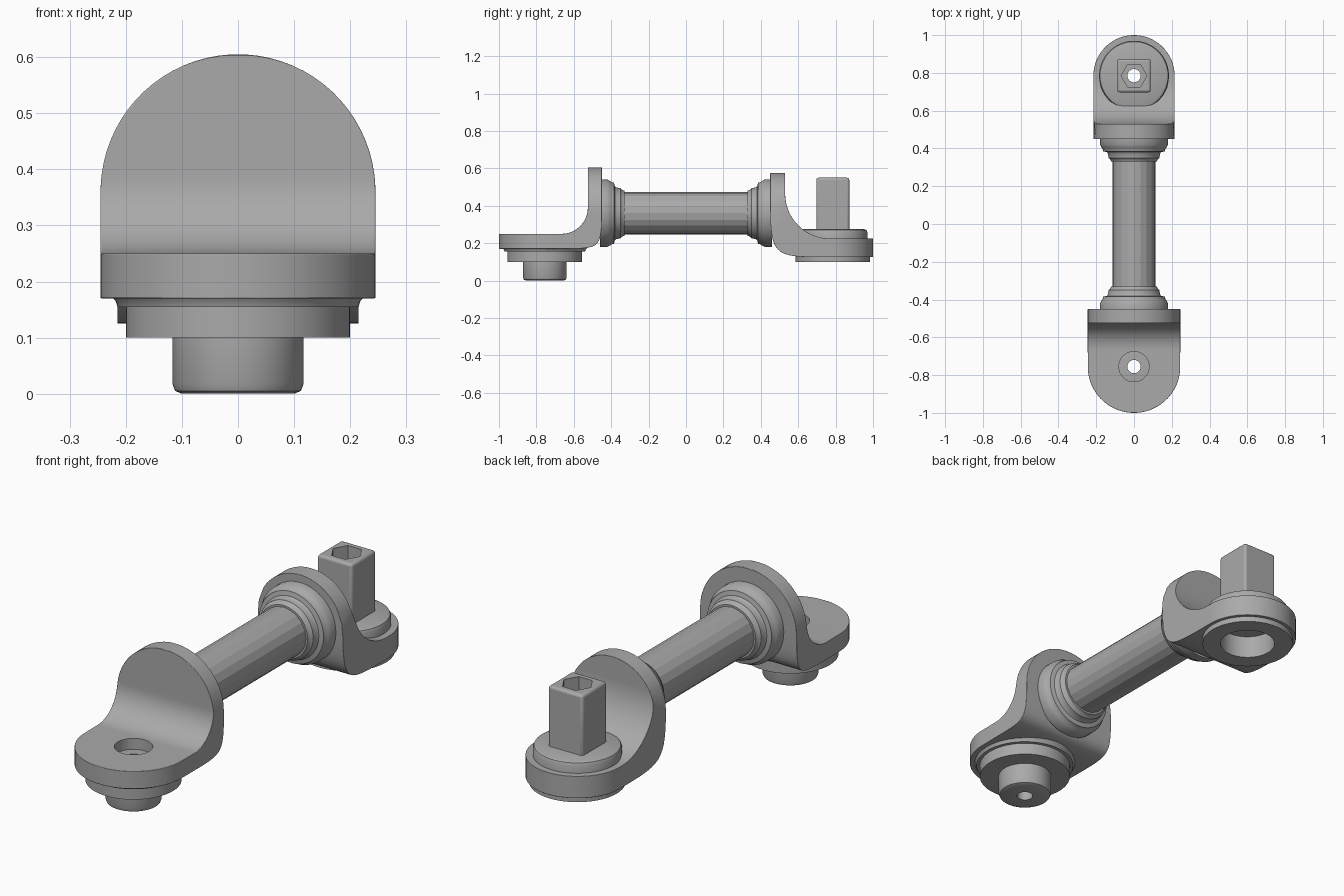
import bpy, bmesh, math
from mathutils import Matrix, Vector

if "Cube" in bpy.data.objects:
    bpy.data.objects.remove(bpy.data.objects["Cube"])

steel = bpy.data.materials.new("satin_grey")
steel.use_nodes = True
GREY = (0.4, 0.4, 0.4, 1)
steel.diffuse_color = GREY
steel.node_tree.nodes["Principled BSDF"].inputs["Base Color"].default_value = GREY

AXIS_Z = 0.36   # height of the shaft axis
PLATE = 0.45    # distance of the upright plates from the middle


def finish(name, bm, smooth=35):
    bmesh.ops.recalc_face_normals(bm, faces=bm.faces)
    mesh = bpy.data.meshes.new(name)
    bm.to_mesh(mesh)
    bm.free()
    mesh.materials.append(steel)
    obj = bpy.data.objects.new(name, mesh)
    bpy.context.collection.objects.link(obj)
    if smooth:
        shade(obj, smooth)
    return obj


def shade(obj, angle):
    bpy.ops.object.select_all(action='DESELECT')
    obj.select_set(True)
    bpy.context.view_layer.objects.active = obj
    bpy.ops.object.shade_smooth_by_angle(angle=math.radians(angle))


def bake(obj):
    """Apply the modifiers of an object."""
    bpy.context.view_layer.update()
    graph = bpy.context.evaluated_depsgraph_get()
    mesh = bpy.data.meshes.new_from_object(obj.evaluated_get(graph))
    obj.modifiers.clear()
    obj.data = mesh
    shade(obj, 35)


def bevel(obj, width):
    mod = obj.modifiers.new("round_edges", 'BEVEL')
    mod.width, mod.segments = width, 3
    mod.limit_method, mod.angle_limit = 'ANGLE', math.radians(45)
    bake(obj)


def lathe(name, profile, matrix, sides=56):
    """Turn a closed (radius, height) profile about an axis."""
    bm = bmesh.new()
    rings = []
    for i in range(sides):
        a = math.tau * i / sides
        rings.append([bm.verts.new(matrix @ Vector((r * math.cos(a), r * math.sin(a), h)))
                      for r, h in profile])
    n = len(profile)
    for i in range(sides):
        p, q = rings[i], rings[(i + 1) % sides]
        for j in range(n):
            k = (j + 1) % n
            bm.faces.new((p[j], q[j], q[k], p[k]))
    return finish(name, bm)


def drill(obj, radius, y, z0, z1, sides=48):
    """Cut a straight hole along z."""
    bm = bmesh.new()
    bmesh.ops.create_cone(bm, cap_ends=True, segments=sides, radius1=radius, radius2=radius,
                          depth=z1 - z0, matrix=Matrix.Translation((0, y, (z0 + z1) / 2))
                          @ Matrix.Rotation(math.pi / 2, 4, 'Z'))
    cutter = finish("hole_cutter", bm, 0)
    cutter.hide_render = True
    mod = obj.modifiers.new("hole", 'BOOLEAN')
    mod.operation, mod.solver, mod.object = 'DIFFERENCE', 'EXACT', cutter
    bake(obj)
    bpy.data.objects.remove(cutter)


def bracket(name, side, half, centre, bottom, top, inner, bend):
    """Bent plate with two round ends; side is -1 at the front, 1 at the back."""
    rows = []                       # pairs of inner and outer (distance, height) points
    steps, trim = 16, 0.06
    for i in range(steps):          # lying part
        t = trim + (math.pi / 2 - trim) * i / steps
        u = centre + half * math.cos(t)
        rows.append(((u, top), (u, bottom)))
    start, rise = inner + bend, top + bend
    for i in range(steps + 1):      # bend
        s = i / steps
        t = s * math.pi / 2
        into = (start - bend * math.sin(t), rise - bend * math.cos(t))
        a, b, m = (1 - s) ** 3, s ** 3, 3 * s * (1 - s)
        out = (a * start + (b + m) * PLATE, (a + m) * bottom + b * rise)
        rows.append((into, out))
    t0 = math.asin((rise - AXIS_Z) / half)
    for i in range(1, steps + 1):   # upright part
        t = t0 + (math.pi / 2 - trim - t0) * i / steps
        z = AXIS_Z + half * math.sin(t)
        rows.append(((inner, z), (PLATE, z)))

    def width(u, z):
        d = max(u - centre, z - AXIS_Z, 0)
        return math.sqrt(max(half * half - d * d, 0))

    bm = bmesh.new()
    loops = []
    for into, out in rows:
        loops.append([bm.verts.new((sx * width(*p), side * p[0], p[1]))
                      for p, sx in ((into, -1), (into, 1), (out, 1), (out, -1))])
    for p, q in zip(loops, loops[1:]):
        for j in range(4):
            k = (j + 1) % 4
            bm.faces.new((p[j], p[k], q[k], q[j]))
    bm.faces.new(loops[0])
    bm.faces.new(loops[-1])
    obj = finish(name, bm)
    bevel(obj, 0.015)
    return obj


# Shaft with flat facets
bm = bmesh.new()
bmesh.ops.create_cone(bm, cap_ends=True, segments=20, radius1=0.113, radius2=0.113, depth=0.9,
                      matrix=Matrix.Translation((0, 0, AXIS_Z)) @ Matrix.Rotation(math.pi / 2, 4, 'X'))
finish("shaft", bm, 0)

# Stepped collars at both ends of the shaft
collar = [(0.05, 0.46), (0.18, 0.46), (0.18, 0.42), (0.172, 0.405), (0.165, 0.395), (0.163, 0.385),
          (0.143, 0.38), (0.137, 0.37), (0.135, 0.35), (0.125, 0.342), (0.121, 0.33), (0.05, 0.33)]
for side, name in ((-1, "front_collar"), (1, "back_collar")):
    lathe(name, collar, Matrix.Translation((0, 0, AXIS_Z)) @ Matrix.Rotation(-side * math.pi / 2, 4, 'X'))

# Front bracket and its stepped pin
FRONT, BACK = -0.755, 0.785
front = bracket("front_bracket", -1, 0.245, -FRONT, 0.17, 0.25, 0.525, 0.14)
drill(front, 0.08, FRONT, 0.1, 0.4)
lathe("front_pin", [(0.035, 0), (0.1, 0), (0.112, 0.005), (0.117, 0.018), (0.117, 0.1), (0.2, 0.1),
                    (0.2, 0.155), (0.215, 0.155), (0.218, 0.165), (0.23, 0.178), (0.1, 0.2), (0.035, 0.2)],
      Matrix.Translation((0, FRONT, 0)))

# Back bracket with the socket ring below and the boss above
back = bracket("back_bracket", 1, 0.215, BACK, 0.125, 0.225, 0.53, 0.24)
drill(back, 0.125, BACK, 0.05, 0.3)
at_back = Matrix.Translation((0, BACK, 0))
lathe("socket_ring", [(0.12, 0.1), (0.2, 0.1), (0.2, 0.14), (0.12, 0.21)], at_back)
lathe("back_boss", [(0.035, 0.205), (0.185, 0.205), (0.185, 0.258), (0.18, 0.27), (0.168, 0.275),
                    (0.035, 0.275)], at_back)

# Square post with a six-sided recess
bm = bmesh.new()
bmesh.ops.create_cube(bm, size=1, matrix=Matrix.Translation((0, BACK, 0.405))
                      @ Matrix.Diagonal((0.176, 0.176, 0.29, 1)))
post = finish("square_post", bm)
bevel(post, 0.012)
drill(post, 0.068, BACK, 0.45, 0.6, 6)
drill(post, 0.035, BACK, 0.2, 0.5)
